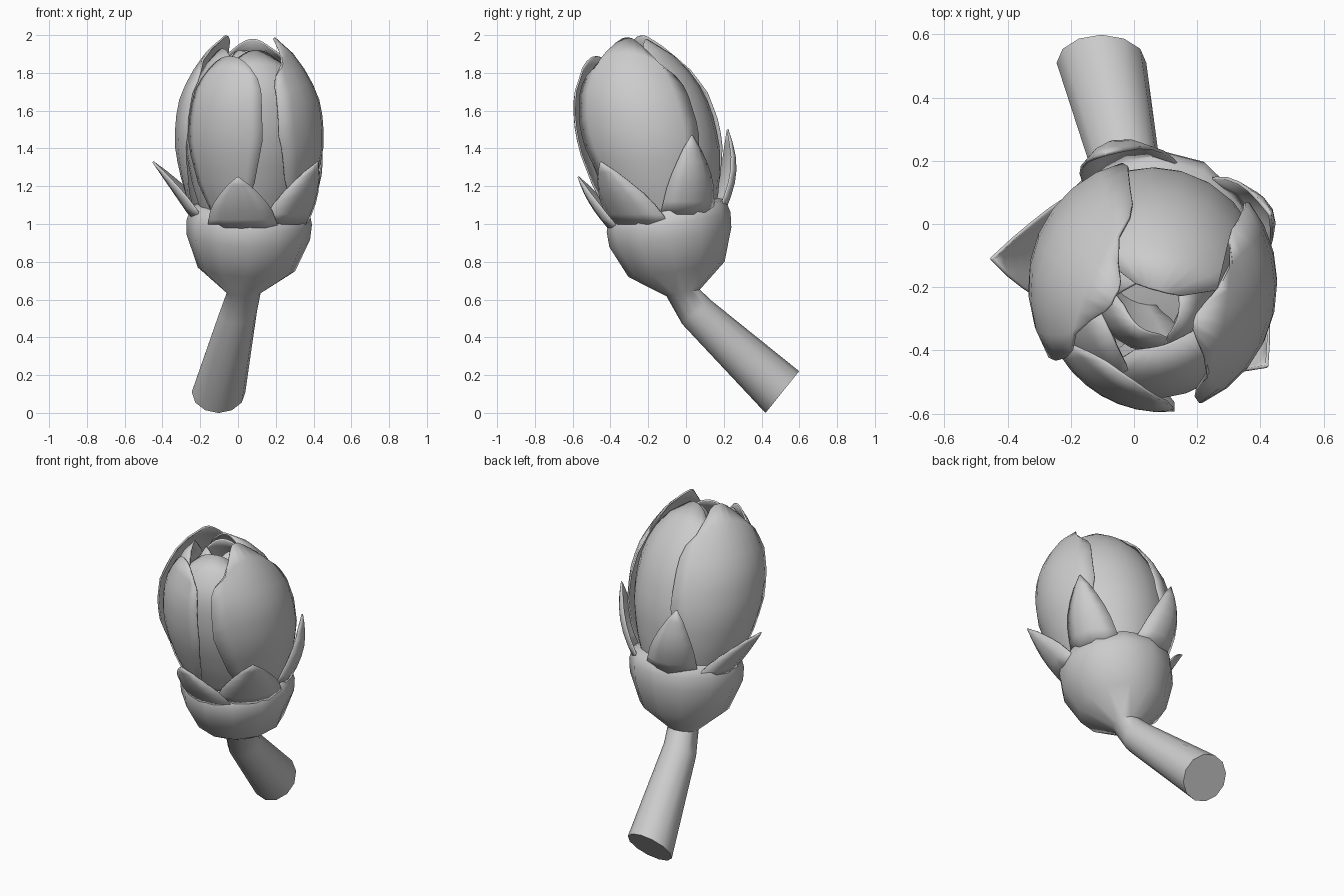
import bpy, bmesh, math
from mathutils import Vector

cube = bpy.data.objects.get("Cube")
if cube:
    bpy.data.objects.remove(cube)

grey = bpy.data.materials.new("plain grey")
grey.use_nodes = True
COLOUR = (0.6, 0.6, 0.6, 1)
grey.diffuse_color = COLOUR
grey.node_tree.nodes["Principled BSDF"].inputs["Base Color"].default_value = COLOUR


def finish(bm, name, thickness=0):
    bmesh.ops.recalc_face_normals(bm, faces=bm.faces)
    mesh = bpy.data.meshes.new(name)
    bm.to_mesh(mesh)
    bm.free()
    obj = bpy.data.objects.new(name, mesh)
    bpy.context.collection.objects.link(obj)
    mesh.materials.append(grey)
    bpy.ops.object.select_all(action="DESELECT")
    obj.select_set(True)
    bpy.context.view_layer.objects.active = obj
    bpy.ops.object.shade_smooth_by_angle(angle=math.radians(60))
    if thickness:
        shell = obj.modifiers.new("thickness", "SOLIDIFY")
        shell.thickness = thickness
        shell.offset = 0


def interp(table, x):
    """Straight-line lookup in a list of (x, value) pairs."""
    for (x0, v0), (x1, v1) in zip(table, table[1:]):
        if x <= x1:
            return v0 + (v1 - v0) * max(0, (x - x0) / (x1 - x0))
    return table[-1][1]


def sheet(name, point, cols, rows):
    """Curved sheet from point(u, t), u in -1..1 across, t in 0..1 up."""
    bm = bmesh.new()
    grid = [[bm.verts.new(point(2 * i / cols - 1, j / rows)) for i in range(cols + 1)]
            for j in range(rows + 1)]
    for low, high in zip(grid, grid[1:]):
        for i in range(cols):
            bm.faces.new((low[i], low[i + 1], high[i + 1], high[i]))
    bmesh.ops.remove_doubles(bm, verts=bm.verts, dist=0.0005)
    finish(bm, name, 0.01)


# Stem and calyx: rings of (centre, radius, axis), swept from cut end to rim
BULB = (0.04, -0.16, 1)
RINGS = [
    ((-0.103, 0.51, 0.11), 0.142, (0, -0.77, 0.62)),
    ((0.0, 0.06, 0.53), 0.1, (-0.05, -0.6, 0.8)),
    ((0.03, -0.015, 0.635), 0.09, (0.0, -0.2, 1)),
    ((0.045, -0.05, 0.76), 0.258, BULB),
    ((0.055, -0.083, 0.93), 0.327, BULB),
    ((0.06, -0.092, 1.01), 0.332, BULB),
    ((0.065, -0.1, 1.08), 0.312, BULB),
    ((0.065, -0.11, 1.11), 0.24, BULB),
]
SIDES = 12
bm = bmesh.new()
loops = []
for centre, radius, axis in RINGS:
    n = Vector(axis).normalized()
    across = Vector((1, 0, 0)) - n * n.x
    across.normalize()
    other = n.cross(across)
    loops.append([bm.verts.new(Vector(centre) + radius * (
        across * math.cos(math.tau * i / SIDES) + other * math.sin(math.tau * i / SIDES)))
        for i in range(SIDES)])
for a, b in zip(loops, loops[1:]):
    for i in range(SIDES):
        k = (i + 1) % SIDES
        bm.faces.new((a[i], a[k], b[k], b[i]))
bm.faces.new(loops[0][::-1])
bm.faces.new(loops[-1])
finish(bm, "stem_and_calyx")

# Petals: oval patches wrapped around a leaning bud shape
BUD = [(0, 0.26), (0.2, 0.335), (0.4, 0.378), (0.55, 0.378), (0.7, 0.35),
       (0.85, 0.27), (0.93, 0.21), (1, 0.13)]
OVAL = [(0, 0.5), (0.25, 0.85), (0.5, 1), (0.85, 1), (0.94, 0.92), (1, 0.75)]


def petal(name, angle, half, scale, top, drop, twist=0.0, curl=0.0):
    """Drop lowers the corners, twist moves one edge out, curl folds the tip in."""
    def point(u, t):
        s = t * top - drop * abs(u) ** 2.6 * t ** 3
        a = math.radians(angle + half * u * interp(OVAL, t))
        r = interp(BUD, s) * scale + twist * u - curl * max(0, 5 * t - 4) ** 2
        return Vector((0.06 + r * math.cos(a), -0.1 - 0.18 * s + r * math.sin(a), 1 + 0.985 * s))
    sheet(name, point, 8, 12)


petal("right_petal", 158, 56, 1.02, 1.01, 0.13, 0.01)
petal("left_petal", -13, 54, 1.03, 1.0, 0.16, -0.005)
petal("front_petal", -116, 36, 1.0, 0.9, 0.06, 0.018)
petal("back_petal", 75, 65, 0.92, 0.99, 0.03, 0, 0.06)
petal("front_left_petal", -72, 55, 0.92, 0.93, 0.04, 0, 0.07)
petal("inner_right_petal", 205, 55, 0.88, 0.94, 0.08, 0, 0.02)

# Small petals furled in the heart of the bud
for i, (angle, scale) in enumerate([(110, 0.6), (230, 0.5), (350, 0.55)]):
    petal(f"heart_petal_{i + 1}", angle, 70, scale, 0.93, 0.05, 0, 0.03)

# Sepals: pointed leaves, broad at the calyx rim and bowed outward
LEAF = [(0, 1.1), (0.3, 1), (0.5, 0.82), (0.7, 0.56), (0.85, 0.32), (1, 0.01)]


def sepal(name, angle, tip, half, bulge):
    a = math.radians(angle)
    out = Vector((math.cos(a), math.sin(a), 0))
    side = Vector((-out.y, out.x, 0))
    base = Vector((0.063, -0.1, 1.03 + 0.05 * out.y)) + out * 0.315

    def point(u, t):
        w = interp(LEAF, t) * half
        p = base.lerp(Vector(tip), t) + out * bulge * math.sin(math.pi * t)
        return p + side * (u * w) - out * (u * u * w * 0.45)
    sheet(name, point, 4, 6)


sepal("front_sepal", -99, (0.0, -0.57, 1.25), 0.17, 0.02)
sepal("front_left_sepal", -38, (0.42, -0.45, 1.33), 0.18, 0.02)
sepal("back_left_sepal", 25, (0.43, 0.03, 1.47), 0.14, 0.04)
sepal("back_sepal", 105, (-0.09, 0.22, 1.5), 0.14, 0.05)
sepal("right_sepal", 172, (-0.45, -0.11, 1.33), 0.17, 0.0)
